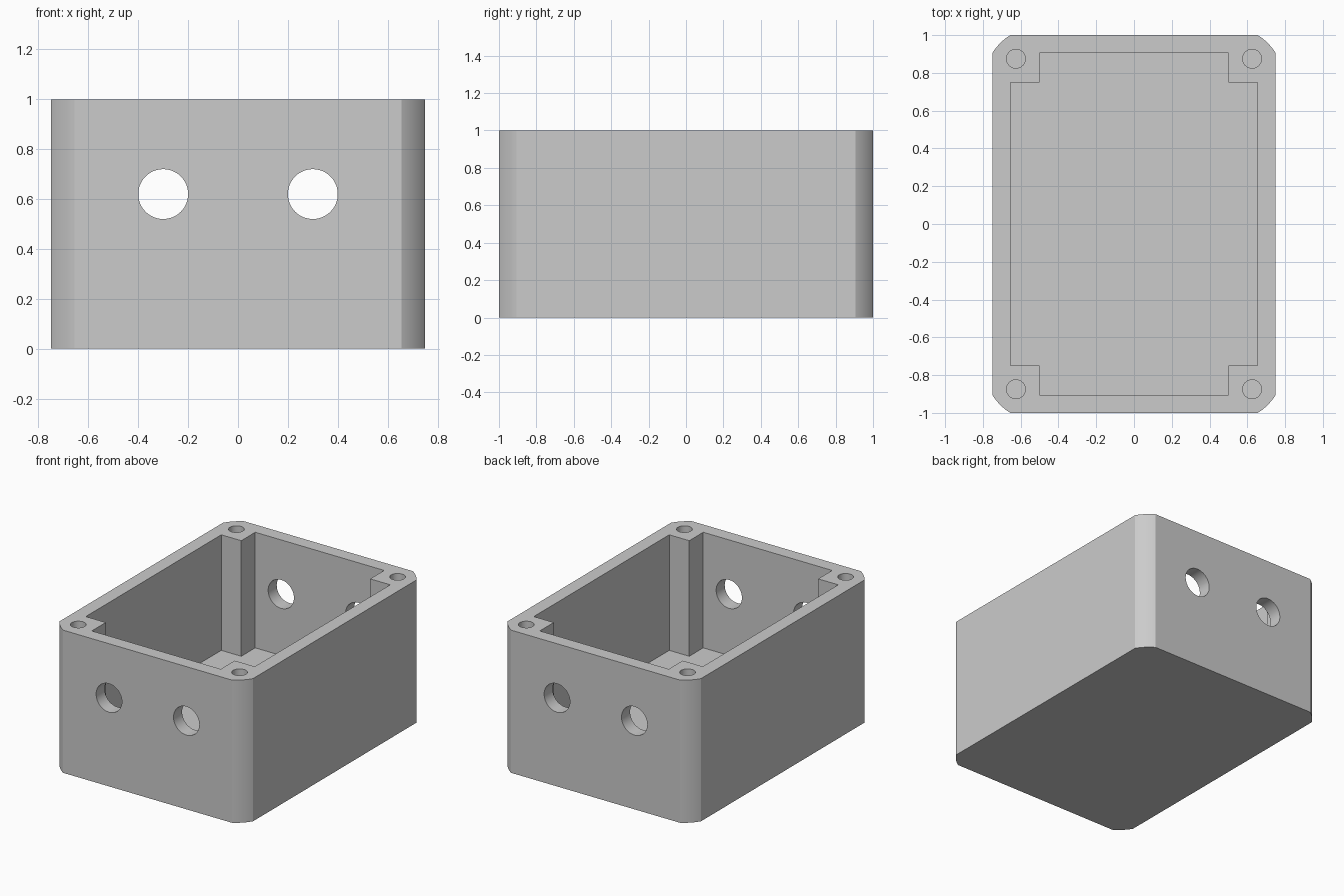
import bpy
import bmesh
from math import atan2, cos, sin, hypot, pi, radians
from mathutils import Matrix

old = bpy.data.objects.get("Cube")
if old:
    bpy.data.objects.remove(old, do_unlink=True)

HALF_X, HALF_Y, HEIGHT = 0.75, 1.0, 1.0
WALL, FLOOR = 0.095, 0.19
POST_X, POST_Y = 0.5, 0.75          # inner corner of the screw posts
QUADRANTS = [(1, 1), (-1, 1), (-1, -1), (1, -1)]

grey = bpy.data.materials.new("light grey plastic")
grey.use_nodes = True
colour = (0.6, 0.6, 0.6, 1)
grey.diffuse_color = colour
grey.node_tree.nodes["Principled BSDF"].inputs["Base Color"].default_value = colour


def to_object(name, bm):
    bmesh.ops.recalc_face_normals(bm, faces=bm.faces)
    mesh = bpy.data.meshes.new(name)
    bm.to_mesh(mesh)
    bm.free()
    mesh.materials.append(grey)
    obj = bpy.data.objects.new(name, mesh)
    bpy.context.collection.objects.link(obj)
    return obj


def prism(name, outline, bottom, top):
    bm = bmesh.new()
    face = bm.faces.new([bm.verts.new((x, y, bottom)) for x, y in outline])
    side = bmesh.ops.extrude_face_region(bm, geom=[face])["geom"]
    verts = [v for v in side if isinstance(v, bmesh.types.BMVert)]
    bmesh.ops.translate(bm, verts=verts, vec=(0, 0, top - bottom))
    return to_object(name, bm)


def cylinder(name, radius, depth, matrix):
    bm = bmesh.new()
    bmesh.ops.create_cone(bm, cap_ends=True, segments=48, radius1=radius,
                          radius2=radius, depth=depth, matrix=matrix)
    return to_object(name, bm)


def four_corners(corner):
    """Repeat one corner's points in every quadrant, counter-clockwise."""
    points = []
    for sx, sy in QUADRANTS:
        run = corner if sx * sy > 0 else corner[::-1]
        points += [(sx * x, sy * y) for x, y in run]
    return points


# Outer body: shallow arcs cut across the four vertical corners
reach_x, reach_y = HALF_X - POST_X, HALF_Y - POST_Y
radius = hypot(reach_x, reach_x - WALL)
start = atan2(reach_x - WALL, reach_x)
steps = 10
arc = []
for i in range(steps + 1):
    a = start + (pi / 2 - 2 * start) * i / steps
    arc.append((POST_X + radius * cos(a), POST_Y + radius * sin(a)))
box = prism("enclosure_box", four_corners(arc), 0, HEIGHT)

# Cavity with square posts left in the corners
inner_x, inner_y = HALF_X - WALL, HALF_Y - WALL
notch = [(inner_x, POST_Y), (POST_X, POST_Y), (POST_X, inner_y)]
cutters = [prism("cavity_cutter", four_corners(notch), FLOOR, HEIGHT + 0.2)]

# Blind screw holes in the posts
for sx, sy in QUADRANTS:
    place = Matrix.Translation((sx * 0.625, sy * 0.875, HEIGHT))
    cutters.append(cylinder("screw_hole_cutter", 0.05, 2 * (HEIGHT - FLOOR), place))

# Cable holes through the front and back walls
for x in (-0.3, 0.3):
    place = Matrix.Translation((x, 0, 0.62)) @ Matrix.Rotation(pi / 2, 4, "X")
    cutters.append(cylinder("cable_hole_cutter", 0.1, 3, place))

bpy.ops.object.select_all(action="DESELECT")
bpy.context.view_layer.objects.active = box
box.select_set(True)
for cutter in cutters:
    cutter.hide_render = True
    cut = box.modifiers.new("cut", "BOOLEAN")
    cut.operation = "DIFFERENCE"
    cut.solver = "EXACT"
    cut.object = cutter
    bpy.ops.object.modifier_apply(modifier=cut.name)
    bpy.data.objects.remove(cutter, do_unlink=True)

bpy.ops.object.shade_smooth_by_angle(angle=radians(20))
